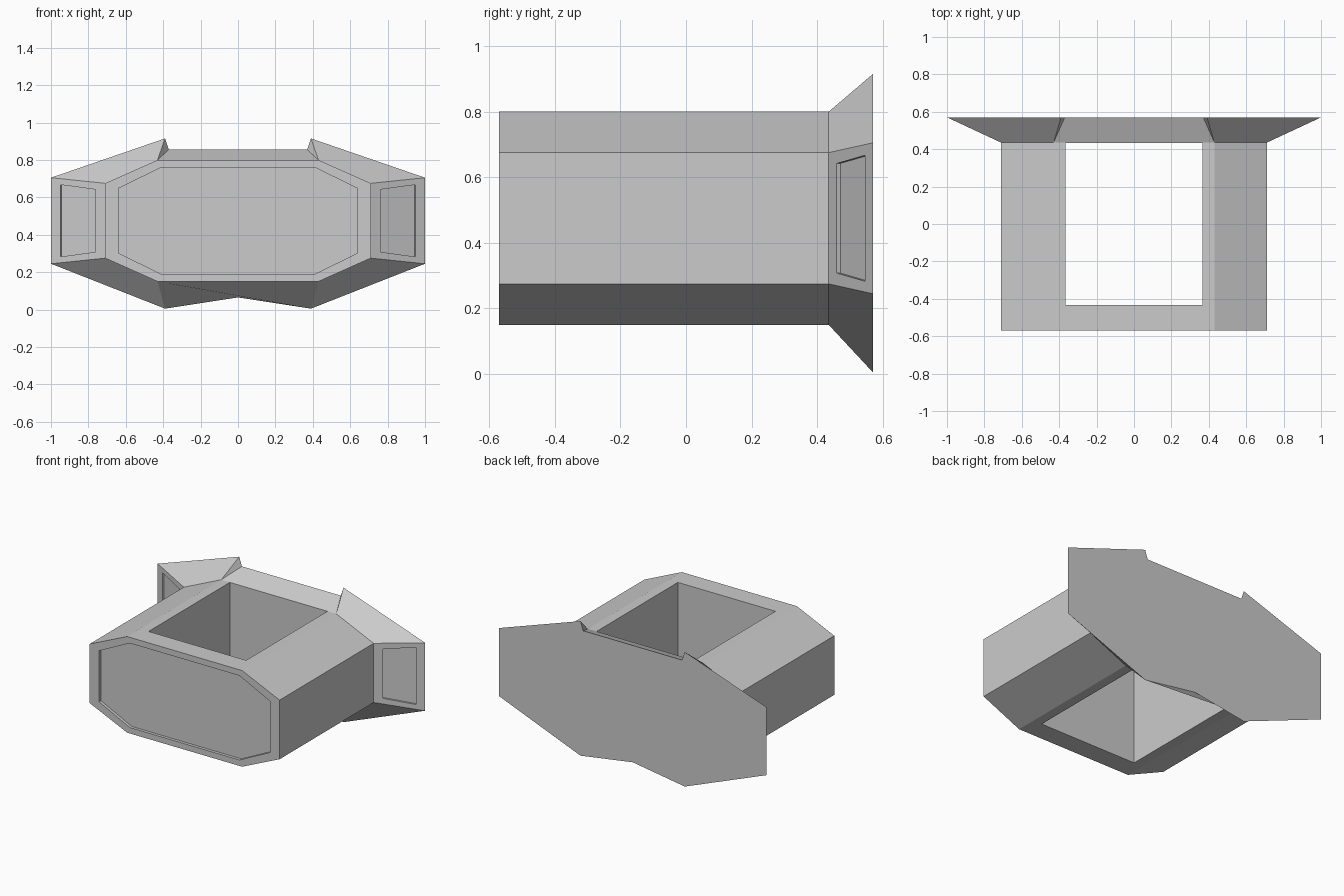
import bpy
import bmesh
from mathutils import Vector

FRONT, SEAM, BACK = -0.57, 0.435, 0.57
HOLE_X, HOLE_Y = 0.365, 0.434

cube = bpy.data.objects.get("Cube")
if cube:
    bpy.data.objects.remove(cube)

grey = bpy.data.materials.new("plain_grey")
grey.use_nodes = True
grey.diffuse_color = (0.6, 0.6, 0.6, 1)
grey.node_tree.nodes["Principled BSDF"].inputs["Base Color"].default_value = grey.diffuse_color

bm = bmesh.new()


def ring(points, y):
    return [bm.verts.new((x, y, z)) for x, z in points]


def inner_face(face, place):
    """Inset a face and put each new corner where place() says."""
    bmesh.ops.inset_individual(bm, faces=[face], thickness=0)
    for v in face.verts:
        v.co = place(v.co.copy())
    face.normal_update()


def recess(face, place, depth):
    """Inset panel pushed straight into its face."""
    inner_face(face, place)
    push = face.normal * -depth
    inner_face(face, lambda co: co + push)


def sign(value):
    return 1 if value > 0 else -1


# Octagonal body profile, clockwise from upper left
octagon = [(-0.43, 0.80), (0.43, 0.80), (0.71, 0.675), (0.71, 0.275),
           (0.43, 0.15), (-0.43, 0.15), (-0.71, 0.275), (-0.71, 0.675)]
front = ring(octagon, FRONT)
seam = ring(octagon, SEAM)
front_face = bm.faces.new(front)
sides = []
for i in range(8):
    j = (i + 1) % 8
    sides.append(bm.faces.new((front[i], front[j], seam[j], seam[i])))

# Flared back plate: outline corners plus top and bottom notches
flare = ring([(-0.39, 0.915), (0.39, 0.915), (1, 0.705), (1, 0.245),
              (0.39, 0.005), (-0.39, 0.005), (-1, 0.245), (-1, 0.705)], BACK)
notch = ring([(-0.37, 0.855), (0.37, 0.855)], BACK)
dip = ring([(0, 0.065)], BACK)
wings = []
for i in range(8):
    j = (i + 1) % 8
    if i == 0:
        bm.faces.new((seam[0], seam[1], notch[1], notch[0]))
        bm.faces.new((seam[0], notch[0], flare[0]))
        bm.faces.new((seam[1], flare[1], notch[1]))
    elif i == 4:
        bm.faces.new((seam[4], seam[5], flare[5], dip[0], flare[4]))
    else:
        face = bm.faces.new((seam[i], seam[j], flare[j], flare[i]))
        if i in (2 + 1 - 1, 6):
            wings.append(face)
bm.faces.new(flare[1:5] + dip + flare[5:] + flare[:1] + notch)
bmesh.ops.recalc_face_normals(bm, faces=bm.faces[:])

# Front panel recess
recess(front_face, lambda co: Vector((
    sign(co.x) * (0.64 if abs(co.x) > 0.6 else 0.41), co.y,
    0.475 + sign(co.z - 0.475) * (0.1725 if abs(co.x) > 0.6 else 0.285))), 0.02)

# Wing panel recesses
for wing in wings:
    middle = wing.calc_center_median()

    def shrink(co):
        off = co - middle
        return middle + Vector((off.x * 0.64, off.y * 0.64, off.z * 0.835))
    recess(wing, shrink, 0.012)

# Rectangular shaft through top and bottom
shaft_edges = []
for face in (sides[0], sides[4]):
    inner_face(face, lambda co: Vector((
        sign(co.x) * HOLE_X, sign(co.y) * HOLE_Y, co.z)))
    shaft_edges += list(face.edges)
bmesh.ops.delete(bm, geom=[sides[0], sides[4]], context="FACES_ONLY")
bmesh.ops.bridge_loops(bm, edges=shaft_edges)
bmesh.ops.recalc_face_normals(bm, faces=bm.faces[:])

mesh = bpy.data.meshes.new("flared_housing")
bm.to_mesh(mesh)
bm.free()
mesh.materials.append(grey)
housing = bpy.data.objects.new("flared_housing", mesh)
bpy.context.collection.objects.link(housing)
